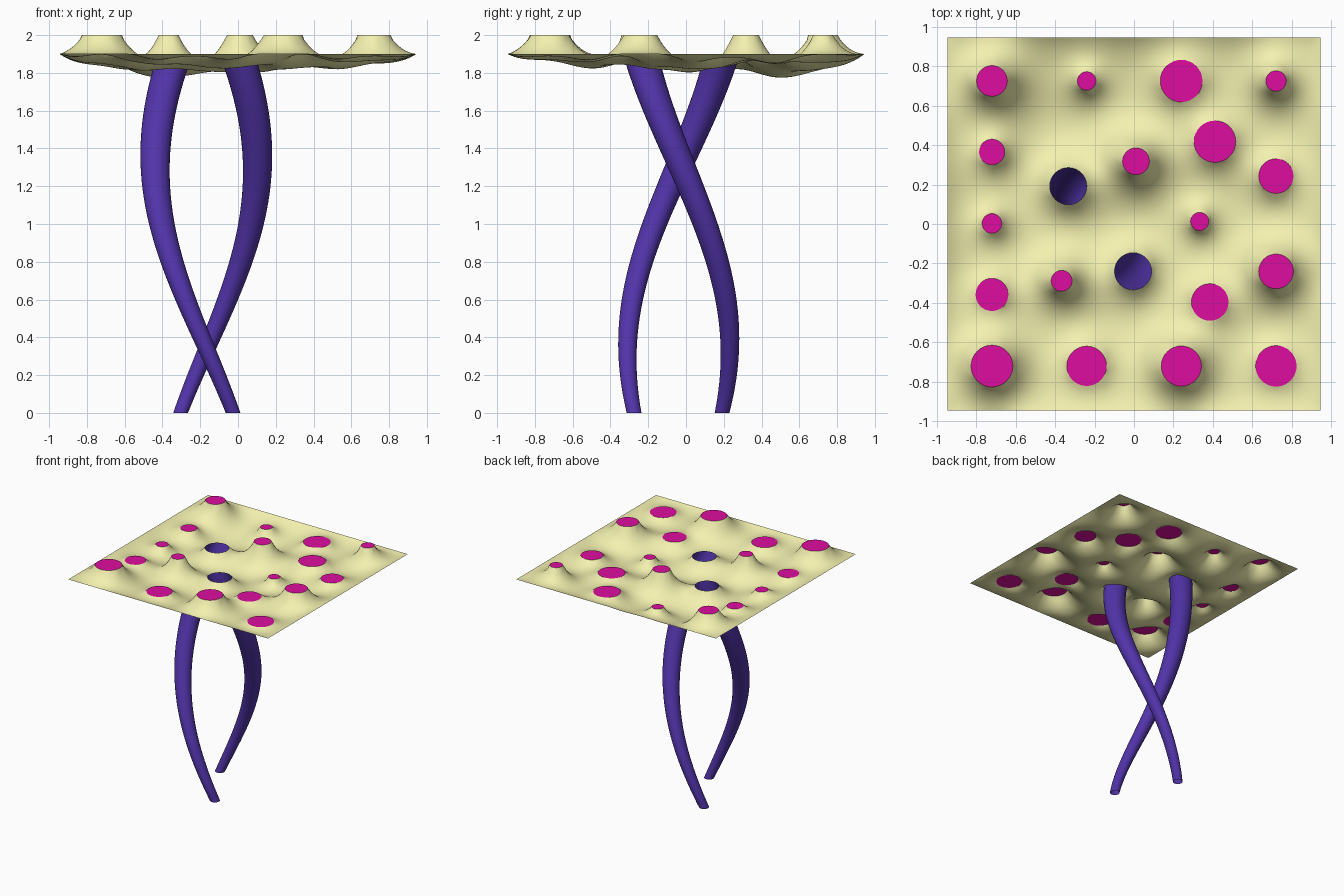
import bpy, math
from mathutils import Vector
from mathutils.geometry import delaunay_2d_cdt

if "Cube" in bpy.data.objects:
    bpy.data.objects.remove(bpy.data.objects["Cube"])

HALF, LOW, HIGH, DIP = 0.945, 1.9, 2.0, 1.775
N = 105                      # grid cells per side
H = 2 * HALF / N
SEG = 32

# x, y, radius, height of the flat discs that hold the sheet
DISCS = [
    (-.72, .725, .078, HIGH), (-.24, .725, .047, LOW), (.24, .725, .107, LOW), (.72, .725, .052, HIGH),
    (-.72, .365, .065, LOW), (.01, .318, .068, HIGH), (.41, .418, .106, LOW), (.72, .243, .088, LOW),
    (-.72, .003, .05, LOW), (.333, .013, .046, LOW), (.72, -.24, .088, HIGH), (.385, -.396, .094, LOW),
    (-.367, -.288, .053, HIGH), (-.72, -.358, .083, LOW), (-.72, -.72, .106, HIGH),
    (-.24, -.72, .101, LOW), (.24, -.72, .102, HIGH), (.72, -.72, .104, LOW)]
TUBE_TOPS = [(-.333, .192, .094, LOW), (-.005, -.24, .094, LOW)]
RINGS = DISCS + TUBE_TOPS


def material(name, rgb):
    m = bpy.data.materials.new(name)
    m.diffuse_color = (*rgb, 1)
    m.use_nodes = True
    m.node_tree.nodes["Principled BSDF"].inputs["Base Color"].default_value = m.diffuse_color
    return m


def make(name, verts, faces, mat, smooth=True):
    me = bpy.data.meshes.new(name)
    me.from_pydata(verts, [], faces)
    me.materials.append(mat)
    for p in me.polygons:
        p.use_smooth = smooth
    ob = bpy.data.objects.new(name, me)
    bpy.context.collection.objects.link(ob)
    return ob


def circle(x, y, r):
    return [(x + r * math.cos(2 * math.pi * k / SEG), y + r * math.sin(2 * math.pi * k / SEG))
            for k in range(SEG)]


yellow = material("sheet_yellow", (.9, .88, .43))
magenta = material("disc_magenta", (.73, .004, .35))
purple = material("tube_purple", (.084, .034, .40))

# Sagging membrane: border and discs are pinned, everything else relaxes
W = N + 1
pos = [(-HALF + i * H, -HALF + j * H) for j in range(W) for i in range(W)]
pinned = {}
for k, (x, y) in enumerate(pos):
    if k % W in (0, N) or k // W in (0, N):
        pinned[k] = LOW
    for cx, cy, r, z in RINGS:
        if math.hypot(x - cx, y - cy) < r + .4 * H:
            pinned[k] = z
free = [k for k in range(W * W) if k not in pinned]


def relax(field, load):
    for _ in range(150):
        for k in free:
            avg = (field[k - 1] + field[k + 1] + field[k - W] + field[k + W]) / 4
            field[k] += 1.8 * (avg - load - field[k])
    return field


taut = relax([pinned.get(k, LOW) for k in range(W * W)], 0)
sag = relax([0.0] * (W * W), H * H / 4)
lo, hi = 0.0, 40.0
for _ in range(30):          # choose the load that gives the measured dip
    c = (lo + hi) / 2
    if min(taut[k] + c * sag[k] for k in free) > DIP:
        lo = c
    else:
        hi = c

# Sheet mesh with exact round holes
pts, zs, edges = [], [], []
for cx, cy, r, z in RINGS:
    b = len(pts)
    pts += [Vector(p) for p in circle(cx, cy, r)]
    zs += [z] * SEG
    edges += [(b + k, b + (k + 1) % SEG) for k in range(SEG)]
for k, (x, y) in enumerate(pos):
    if all(math.hypot(x - cx, y - cy) > r + .4 * H for cx, cy, r, z in RINGS):
        pts.append(Vector((x, y)))
        zs.append(taut[k] + c * sag[k])
v2, _, tris, orig, _, _ = delaunay_2d_cdt(pts, edges, [], 0, 1e-6)
verts = [(v.x, v.y, zs[o[0]] if o else LOW) for v, o in zip(v2, orig)]
faces = []
for t in tris:
    m = sum((v2[i] for i in t), Vector((0, 0))) / len(t)
    if all(math.hypot(m.x - cx, m.y - cy) > r * .995 for cx, cy, r, z in RINGS):
        faces.append(tuple(t))
make("canopy_sheet", verts, faces, yellow)

# Flat discs
for n, (x, y, r, z) in enumerate(DISCS):
    make(f"disc_{n + 1}", [(px, py, z) for px, py in circle(x, y, r)], [tuple(range(SEG))], magenta, False)

# Two tapered open tubes twisting round each other
STEPS = 48
for n in range(2):
    verts, faces = [], []
    for s in range(STEPS + 1):
        t = s / STEPS
        a = math.radians(300.8 + (127.2 - 300.8) * t + 180 * n)
        x = -.165 - .004 * t + .271 * math.cos(a)
        y = -.042 + .018 * t + .271 * math.sin(a)
        verts += [(px, py, LOW * t) for px, py in circle(x, y, .039 + .055 * t)]
    for s in range(STEPS):
        for k in range(SEG):
            a, b = s * SEG + k, s * SEG + (k + 1) % SEG
            faces.append((a, b, b + SEG, a + SEG))
    make(f"twisted_tube_{n + 1}", verts, faces, purple)
